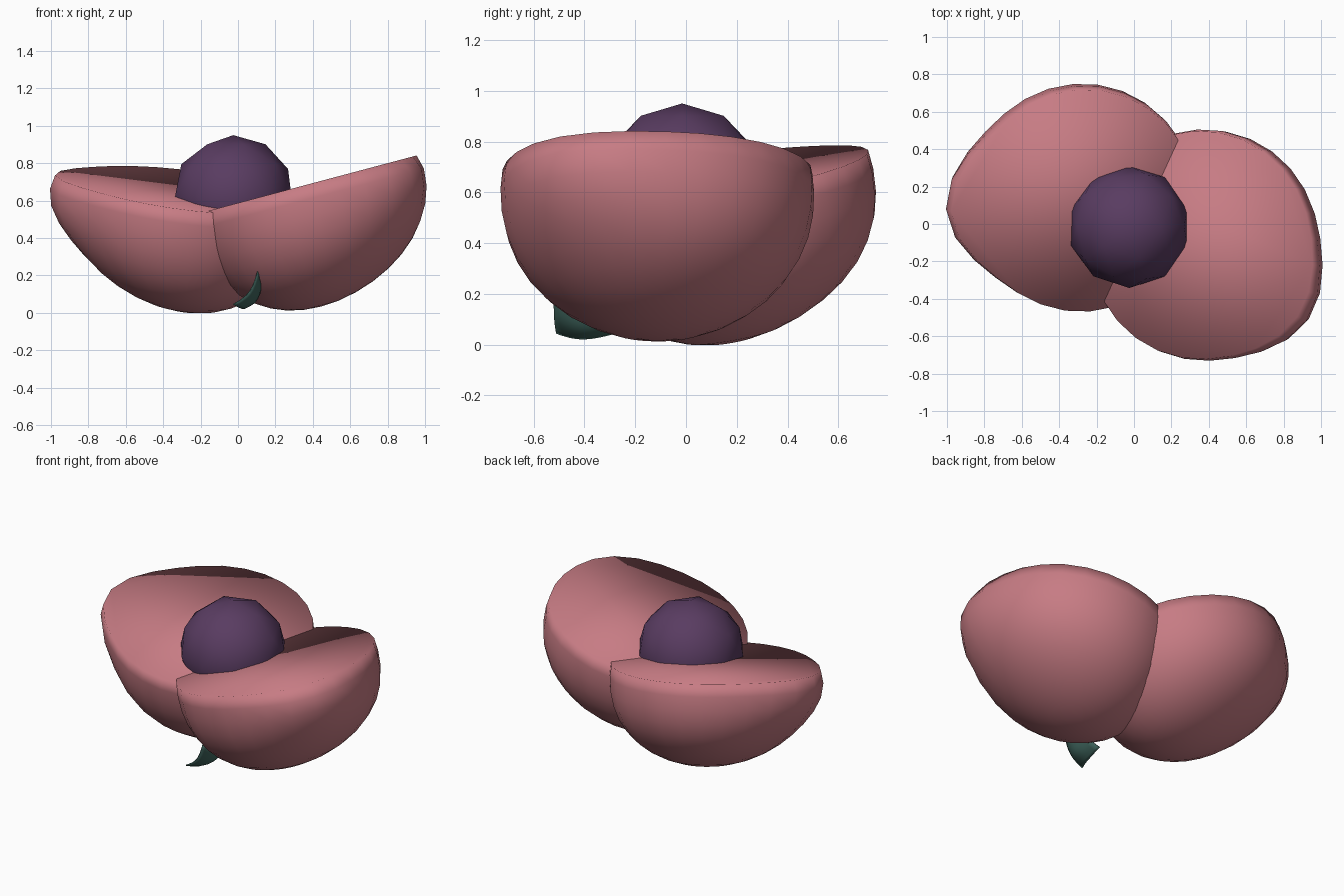
import bpy, bmesh
from mathutils import Vector, Matrix

if "Cube" in bpy.data.objects:
    bpy.data.objects.remove(bpy.data.objects["Cube"])


def material(name, color):
    m = bpy.data.materials.new(name)
    m.diffuse_color = (*color, 1)
    m.use_nodes = True
    m.node_tree.nodes["Principled BSDF"].inputs["Base Color"].default_value = m.diffuse_color
    return m


def finish(bm, name, mat):
    bmesh.ops.recalc_face_normals(bm, faces=bm.faces)
    for f in bm.faces:
        f.smooth = True
    me = bpy.data.meshes.new(name)
    bm.to_mesh(me)
    bm.free()
    ob = bpy.data.objects.new(name, me)
    ob.data.materials.append(mat)
    bpy.context.collection.objects.link(ob)
    return ob


pink = material("flesh_pink", (0.57, 0.2, 0.23))
purple = material("stone_purple", (0.1, 0.045, 0.12))
green = material("leaf_green", (0.05, 0.13, 0.11))
CUT = 0.13  # height of the flat cut above the sphere's middle


# Fruit halves: a sphere cut flat near its middle, drawn out to a blunt tip,
# with the underside leaning towards the other half
def fruit_half(name, centre, normal, tip, radius, depth, stretch, inset, lean):
    bm = bmesh.new()
    bmesh.ops.create_uvsphere(bm, u_segments=28, v_segments=20, radius=1)
    bmesh.ops.bisect_plane(bm, geom=bm.verts[:] + bm.edges[:] + bm.faces[:],
                           plane_co=(0, 0, CUT), plane_no=(0, 0, 1),
                           clear_outer=True)
    bmesh.ops.holes_fill(bm, edges=[e for e in bm.edges if e.is_boundary])
    z = Vector(normal).normalized()
    t = Vector(tip)
    x = (t - z * t.dot(z)).normalized()
    y = z.cross(x)
    rot = Matrix((x, y, z)).transposed()
    for v in bm.verts:
        d = (CUT - v.co.z) / (1 + CUT)
        k = 1 + stretch * max(0, v.co.x) ** 8 * min(1, 1 - inset + 3 * d)
        k += 0.14 * d * d * (1 - d)
        p = Vector((v.co.x * k * radius, v.co.y * k * radius, -d * depth))
        v.co = rot @ p + Vector(lean) * d ** 3 + Vector(centre)
    return finish(bm, name, pink)


fruit_half("right_half", (0.352, -0.112, 0.681), (-0.266, 0, 1),
           (0.8, -0.55, 0), 0.617, 0.67, 0.13, 0.3, (-0.08, 0.0, 0))
fruit_half("left_half", (-0.27, 0.125, 0.656), (0.126, -0.18, 1),
           (-1, -0.06, 0), 0.61, 0.66, 0.2, 0.0, (0.07, -0.06, 0))

# Stone resting in the two cut faces
bm = bmesh.new()
bmesh.ops.create_icosphere(bm, subdivisions=2, radius=0.327)
bm.transform(Matrix.Translation((-0.025, -0.015, 0.623)))
finish(bm, "stone", purple)

# Small curled leaf under the front
rows = [
    [(-0.025, -0.51, 0.045), (0.07, -0.52, 0.10), (0.105, -0.52, 0.22)],
    [(0.04, -0.41, 0.01), (0.11, -0.42, 0.04), (0.13, -0.44, 0.13)],
    [(0.05, -0.26, 0.05), (0.10, -0.28, 0.08), (0.12, -0.29, 0.13)],
]
bm = bmesh.new()
grid = [[bm.verts.new(p) for p in row] for row in rows]
for a, b in zip(grid, grid[1:]):
    for i in range(2):
        bm.faces.new((a[i], a[i + 1], b[i + 1], b[i]))
leaf = finish(bm, "leaf", green)
sub = leaf.modifiers.new("curve", 'SUBSURF')
sub.levels = sub.render_levels = 2
sub.boundary_smooth = 'PRESERVE_CORNERS'
solid = leaf.modifiers.new("thickness", 'SOLIDIFY')
solid.thickness = 0.006
solid.offset = 0
